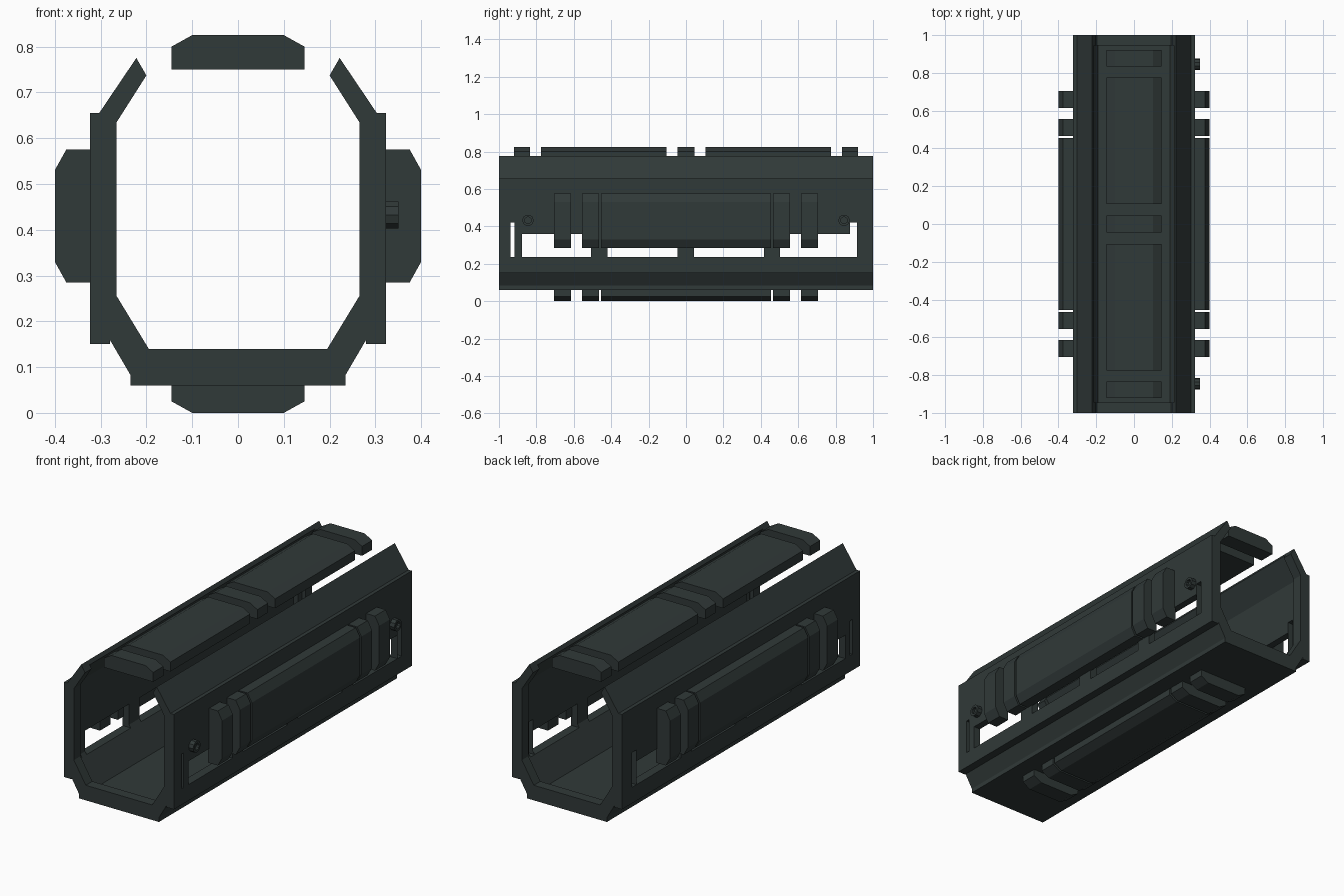
import bpy, bmesh, math
from mathutils import Vector

if "Cube" in bpy.data.objects:
    bpy.data.objects.remove(bpy.data.objects["Cube"])

mat = bpy.data.materials.new("dark green grey")
mat.diffuse_color = (0.030, 0.041, 0.040, 1)
mat.use_nodes = True
mat.node_tree.nodes["Principled BSDF"].inputs["Base Color"].default_value = mat.diffuse_color


def finish(bm, name):
    bmesh.ops.recalc_face_normals(bm, faces=bm.faces)
    me = bpy.data.meshes.new(name)
    bm.to_mesh(me)
    bm.free()
    me.materials.append(mat)
    ob = bpy.data.objects.new(name, me)
    bpy.context.collection.objects.link(ob)
    return ob


def add_prism(bm, pts, y0, y1):
    """Extrude an x/z outline from y0 to y1."""
    a = [bm.verts.new((x, y0, z)) for x, z in pts]
    b = [bm.verts.new((x, y1, z)) for x, z in pts]
    bm.faces.new(a)
    bm.faces.new(b[::-1])
    for i in range(len(pts)):
        j = (i + 1) % len(pts)
        bm.faces.new((a[i], b[i], b[j], a[j]))


def prism(name, pts, y0, y1):
    bm = bmesh.new()
    add_prism(bm, pts, y0, y1)
    return finish(bm, name)


def mirrored(half):
    return half + [(-x, z) for x, z in reversed(half)]


def rect(x0, x1, z0, z1):
    return [(x0, z0), (x1, z0), (x1, z1), (x0, z1)]


def cut(target, cutter):
    mod = target.modifiers.new("cut", 'BOOLEAN')
    mod.operation = 'DIFFERENCE'
    mod.solver = 'EXACT'
    mod.object = cutter
    bpy.context.view_layer.objects.active = target
    bpy.ops.object.modifier_apply(modifier=mod.name)
    bpy.data.objects.remove(cutter, do_unlink=True)


# Open-topped shell: inner side first, round the lip, then the outer side
shell = prism("shell", mirrored([
    (0.195, 0.14), (0.265, 0.255), (0.265, 0.635), (0.20, 0.737),
    (0.222, 0.775), (0.303, 0.655), (0.323, 0.655), (0.323, 0.15),
    (0.28, 0.15), (0.28, 0.16), (0.235, 0.083), (0.235, 0.06)][::-1]), -1, 1)

# Cavity between the two thicker end rims
cut(shell, prism("cavity_cutter", mirrored([
    (0.19, 0.10), (0.285, 0.25), (0.285, 0.64), (0.208, 0.76)]), -0.945, 0.945))

# Side windows, leaving three posts, with tall slots at the ends
windows = [(-0.877, -0.507), (-0.42, -0.045), (0.042, 0.417), (0.503, 0.877)]
bm = bmesh.new()
for side in (-1, 1):
    for y0, y1 in windows:
        add_prism(bm, rect(side * 0.24, side * 0.36, 0.235, 0.36), y0, y1)
    for y0, y1 in ((-0.938, -0.918), (0.8775, 0.913)):
        add_prism(bm, rect(side * 0.24, side * 0.36, 0.235, 0.42), y0, y1)
cut(shell, finish(bm, "window_cutter"))

# Chamfered grip plates: the same section placed on four sides
section = [(-0.145, 0), (0.145, 0), (0.145, 0.05), (0.10, 0.075),
           (-0.10, 0.075), (-0.145, 0.05)]
place = {
    "top": lambda u, h: (u, 0.75 + h),
    "bottom": lambda u, h: (u, 0.075 - h),
    "right": lambda u, h: (0.325 + h if h else 0.318, 0.43 + u),
    "left": lambda u, h: (-0.325 - h if h else -0.318, 0.43 + u),
}
top_spans = [(-0.92, -0.835), (-0.775, -0.105), (-0.045, 0.045),
             (0.105, 0.775), (0.835, 0.92)]
other_spans = [(-0.705, -0.615), (-0.555, -0.465), (-0.455, 0.455),
               (0.465, 0.555), (0.615, 0.705)]
for side, fn in place.items():
    pts = [fn(u, h) for u, h in section]
    for i, (y0, y1) in enumerate(top_spans if side == "top" else other_spans):
        prism(f"{side}_plate_{i + 1}", pts, y0, y1)

# Bolts with a recessed socket on the right side
for label, y in (("front", -0.845), ("back", 0.845)):
    bm = bmesh.new()
    n = 10

    def ring(x, r):
        return [bm.verts.new((x, y + r * math.cos(math.tau * k / n),
                              0.432 + r * math.sin(math.tau * k / n)))
                for k in range(n)]
    rings = [ring(0.315, 0.031), ring(0.35, 0.031), ring(0.35, 0.018), ring(0.335, 0.018)]
    for a, b in zip(rings, rings[1:]):
        for k in range(n):
            bm.faces.new((a[k], a[(k + 1) % n], b[(k + 1) % n], b[k]))
    bm.faces.new(rings[0])
    bm.faces.new(rings[-1])
    finish(bm, f"{label}_bolt")
